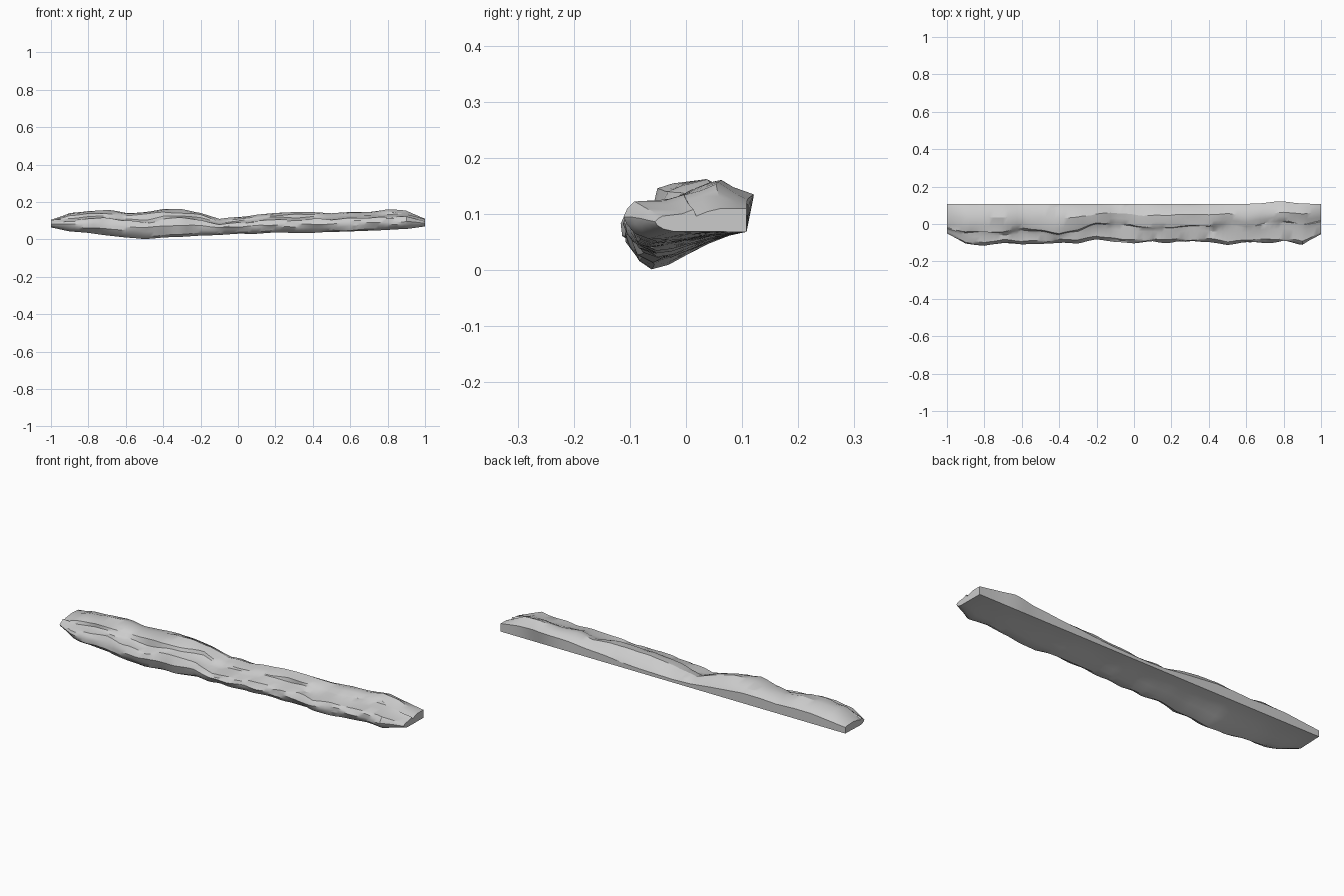
import bpy, bmesh, math
from mathutils import Vector, noise

if "Cube" in bpy.data.objects:
    bpy.data.objects.remove(bpy.data.objects["Cube"])

# Stations every 0.1 along x: crest height, underside height, front edge y, back wall height (all x100)
TOP = [10.5, 14, 15, 15.2, 14.2, 14.8, 16, 15.8, 14.4, 11, 12, 13.2, 14.2, 14.6, 14.6, 13.8, 14.8, 14.6, 16, 15, 11]
LOW = [6.4, 4.2, 3.5, 2.2, 1, 0.1, 1, 1.4, 2, 2.2, 3, 3, 3.7, 3.5, 3.4, 4, 4.3, 4.6, 5, 5.6, 6.9]
FRONT = [-5, -10.3, -11.7, -10.2, -11, -10.3, -9.8, -10, -8.2, -9.3, -10, -9.2, -10, -9.3, -9.2, -11, -10.2, -10, -9.2, -11, -5.5]
WALL = [10, 11, 12, 12, 11.5, 12, 12, 11, 10, 8.8, 8.4, 8.6, 8.8, 9.4, 10.5, 11, 12, 12.5, 13.5, 12.5, 11]
# Position of the raised slab's front lip, as a fraction of the depth
LIP = [.2, .28, .35, .3, .4, .32, .25, .32, .45, .5, .45, .38, .4, .45, .42, .5, .42, .5, .55, .5, .45]
BACK = 0.108


def sample(table, x):
    t = min(max((x + 1) * 10, 0), 19.9999)
    i = int(t)
    f = t - i
    return table[i] * (1 - f) + table[i + 1] * f


def section(x):
    top, low, front, wall = (sample(t, x) / 100 for t in (TOP, LOW, FRONT, WALL))
    lip = sample(LIP, x)
    h = top - low
    ledge = low + h * (0.66 + 0.1 * noise.noise(Vector((x * 5, 3, 0))))
    under = lambda k: 0.068 + (low - 0.068) * k
    crest = top - 0.006
    pts = [
        (1, 0.068), (0.85, under(0.1)), (0.68, under(0.32)), (0.5, under(0.6)),
        (0.34, under(0.88)), (0.2, low), (0.09, low + h * 0.1), (0.02, low + h * 0.27),
        (0, low + h * 0.42), (0.03, low + h * 0.55), (0.08, ledge),
        (lip * 0.65, ledge + 0.004), (lip - 0.03, ledge + 0.012),
        (lip, crest - 0.008), (lip + 0.12, crest), (0.5 + lip * 0.5, top),
        (0.9, top * 0.55 + wall * 0.45), (1, wall)]
    # Rugged, lengthwise strata on the exposed faces; the back wall stays flat
    fade = min(1, (1.0 - abs(x)) * 8)
    out = []
    for i, (u, z) in enumerate(pts):
        y = front + u * (BACK - front)
        amp = fade * (0.009 if 6 <= i <= 16 else 0.002)
        if 0 < i < len(pts) - 1:
            y += amp * noise.noise(Vector((x * 11, i * 0.8, 5)))
            z += amp * noise.noise(Vector((x * 8, i * 0.9, 11)))
        elif i:
            y += 0.013 * math.exp(-((x - 0.78) / 0.08) ** 2)
        out.append((x, y, max(z, 0)))
    return out


# Loft the sections into a closed rock ledge
bm = bmesh.new()
N = 80
rings = [[bm.verts.new(p) for p in section(-1 + 2 * i / N)] for i in range(N + 1)]
for a, b in zip(rings, rings[1:]):
    for j in range(len(a)):
        k = (j + 1) % len(a)
        bm.faces.new((a[j], a[k], b[k], b[j]))
bm.faces.new(rings[0])
bm.faces.new(rings[-1])
bmesh.ops.recalc_face_normals(bm, faces=bm.faces)
mesh = bpy.data.meshes.new("rock_ledge")
bm.to_mesh(mesh)
bm.free()
ledge = bpy.data.objects.new("rock_ledge", mesh)
bpy.context.collection.objects.link(ledge)
bpy.context.view_layer.objects.active = ledge
ledge.select_set(True)
bpy.ops.object.shade_smooth_by_angle(angle=math.radians(30))
